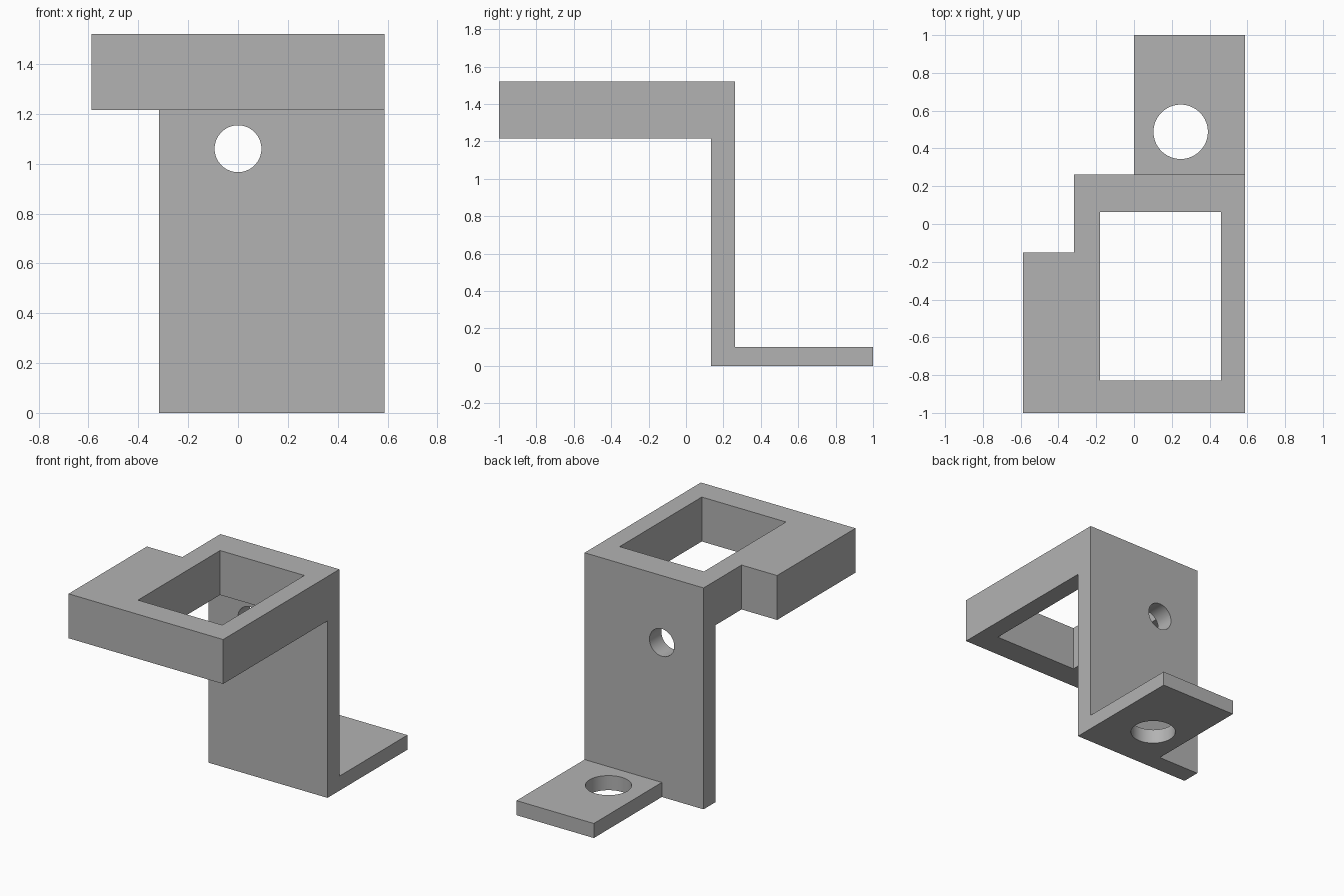
import bpy
import bmesh
from math import pi
from mathutils import Matrix, Vector

cube = bpy.data.objects.get("Cube")
if cube:
    bpy.data.objects.remove(cube, do_unlink=True)


def add_object(name, bm):
    bmesh.ops.recalc_face_normals(bm, faces=bm.faces)
    mesh = bpy.data.meshes.new(name)
    bm.to_mesh(mesh)
    bm.free()
    obj = bpy.data.objects.new(name, mesh)
    bpy.context.collection.objects.link(obj)
    return obj


def box(name, low, high):
    low, high = Vector(low), Vector(high)
    bm = bmesh.new()
    bmesh.ops.create_cube(bm, size=1)
    bmesh.ops.scale(bm, vec=high - low, verts=bm.verts)
    bmesh.ops.translate(bm, vec=(low + high) / 2, verts=bm.verts)
    return add_object(name, bm)


def cylinder(name, centre, radius, depth, tilt=0):
    bm = bmesh.new()
    bmesh.ops.create_cone(bm, cap_ends=True, segments=64, radius1=radius, radius2=radius, depth=depth,
                          matrix=Matrix.Translation(centre) @ Matrix.Rotation(tilt, 4, "X"))
    return add_object(name, bm)


# Bracket body: stepped side profile extruded across the width
left, right = -0.587, 0.587
profile = [(-1, 1.215), (0.133, 1.215), (0.133, 0), (1, 0),
           (1, 0.1), (0.262, 0.1), (0.262, 1.52), (-1, 1.52)]
bm = bmesh.new()
face = bm.faces.new([bm.verts.new((left, y, z)) for y, z in profile])
extruded = bmesh.ops.extrude_face_region(bm, geom=[face])
bmesh.ops.translate(bm, vec=(right - left, 0, 0),
                    verts=[v for v in extruded["geom"] if isinstance(v, bmesh.types.BMVert)])
bracket = add_object("bracket", bm)

# Cutters: outline steps, frame opening and the two bolt holes
cutters = [
    box("side_step_cutter", (-1, -0.15, -1), (-0.317, 2, 2)),
    box("foot_step_cutter", (-1, 0.262, -1), (0, 2, 2)),
    box("opening_cutter", (-0.18, -0.828, 1.1), (0.46, 0.063, 1.7)),
    cylinder("wall_hole_cutter", (0, 0.2, 1.06), 0.094, 0.4, pi / 2),
    cylinder("foot_hole_cutter", (0.247, 0.488, 0.05), 0.144, 0.4),
]
for cutter in cutters:
    cutter.hide_render = True
    mod = bracket.modifiers.new(cutter.name, "BOOLEAN")
    mod.operation = "DIFFERENCE"
    mod.solver = "EXACT"
    mod.object = cutter

# Bake the cuts and discard the cutters
bpy.context.view_layer.update()
evaluated = bracket.evaluated_get(bpy.context.evaluated_depsgraph_get())
cut_mesh = bpy.data.meshes.new_from_object(evaluated)
bracket.modifiers.clear()
bracket.data = cut_mesh
for cutter in cutters:
    bpy.data.objects.remove(cutter, do_unlink=True)

# Plain grey finish
grey = bpy.data.materials.new("plain_grey")
grey.use_nodes = True
colour = (0.45, 0.45, 0.45, 1)
grey.diffuse_color = colour
grey.node_tree.nodes["Principled BSDF"].inputs["Base Color"].default_value = colour
bracket.data.materials.clear()
bracket.data.materials.append(grey)

# Smooth hole walls, sharp corners
bpy.ops.object.select_all(action="DESELECT")
bracket.select_set(True)
bpy.context.view_layer.objects.active = bracket
bpy.ops.object.shade_smooth_by_angle(angle=pi / 6)
